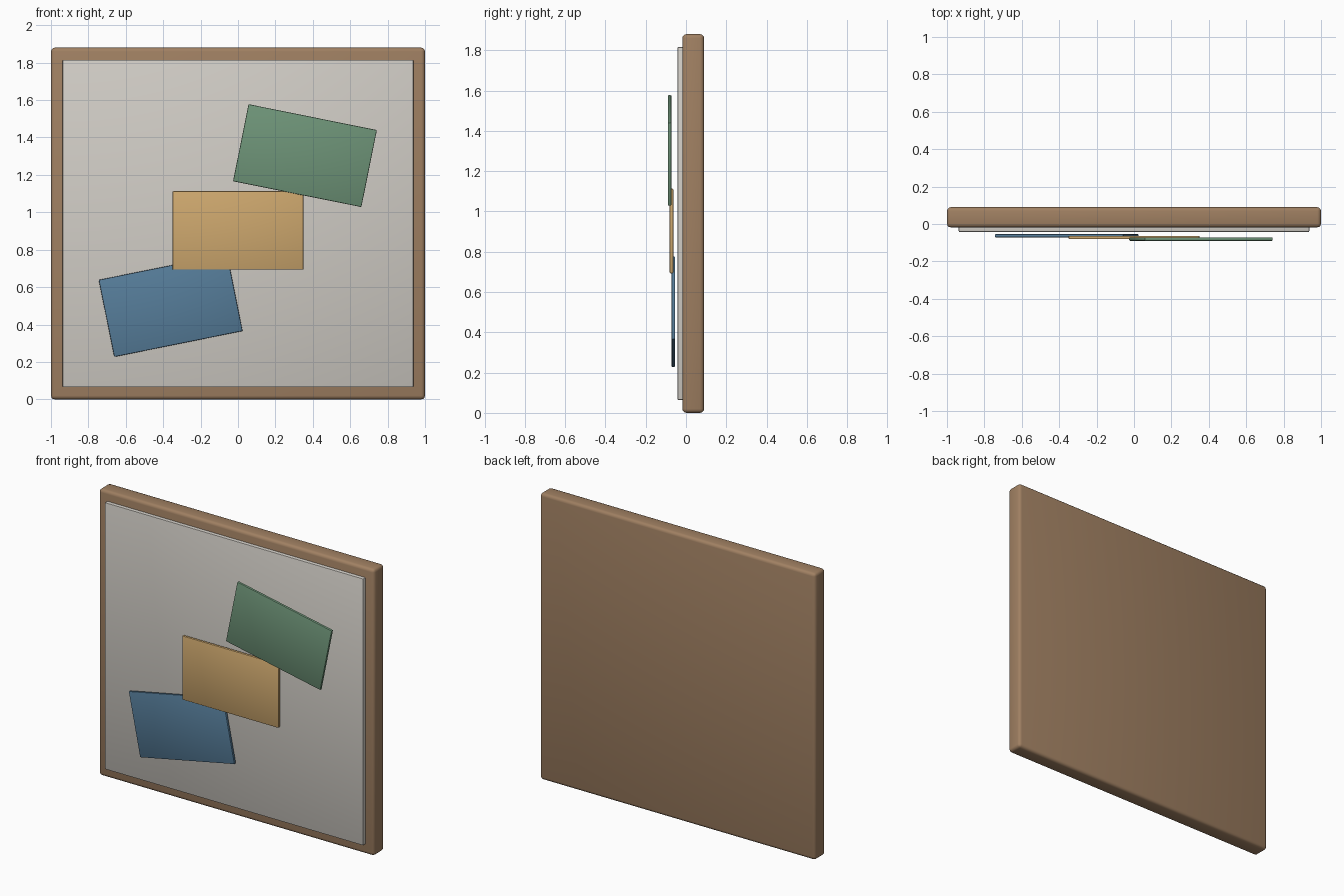
import bpy
from math import radians

default = bpy.data.objects.get("Cube")
if default:
    bpy.data.objects.remove(default, do_unlink=True)


def linear(c):
    c /= 255
    return c / 12.92 if c <= 0.04045 else ((c + 0.055) / 1.055) ** 2.4


def material(name, *rgb):
    colour = [linear(c) for c in rgb] + [1]
    mat = bpy.data.materials.new(name)
    mat.use_nodes = True
    mat.diffuse_color = colour
    bsdf = mat.node_tree.nodes["Principled BSDF"]
    bsdf.inputs["Base Color"].default_value = colour
    bsdf.inputs["Roughness"].default_value = 0.8
    return mat


def slab(name, mat, size, front, depth, centre, bevel, segments, tilt=0):
    """Upright rounded board: size is (width, height), front is its front y."""
    bpy.ops.mesh.primitive_cube_add(
        size=1, location=(centre[0], front + depth / 2, centre[1]))
    ob = bpy.context.object
    ob.name = name
    ob.scale = (size[0], depth, size[1])
    bpy.ops.object.transform_apply(location=False, rotation=False, scale=True)
    ob.rotation_euler.y = radians(tilt)
    mod = ob.modifiers.new("rounded_edges", "BEVEL")
    mod.width = bevel
    mod.segments = segments
    ob.data.materials.append(mat)
    bpy.ops.object.modifier_apply(modifier=mod.name)
    bpy.ops.object.shade_smooth_by_angle(angle=radians(40))
    return ob


wood = material("brown wood", 160, 128, 98)
canvas = material("warm grey canvas", 209, 205, 198)
blue = material("muted blue", 86, 125, 154)
ochre = material("ochre yellow", 206, 168, 110)
green = material("sage green", 110, 148, 120)

# Wooden backing board and raised panel
slab("frame", wood, (2, 1.88), -0.018, 0.108, (0, 0.94), 0.02, 3)
slab("canvas_panel", canvas, (1.874, 1.75), -0.042, 0.05, (0, 0.94), 0.004, 2)

# Three overlapping cards, each a little further forward
CARD = (0.7, 0.42)
cards = [
    ("blue_card", blue, -0.072, (-0.36, 0.502), -11.4),
    ("yellow_card", ochre, -0.081, (0, 0.903), 0),
    ("green_card", green, -0.09, (0.358, 1.303), 11.4),
]
for name, mat, front, centre, tilt in cards:
    slab(name, mat, CARD, front, 0.018, centre, 0.005, 2, tilt)
